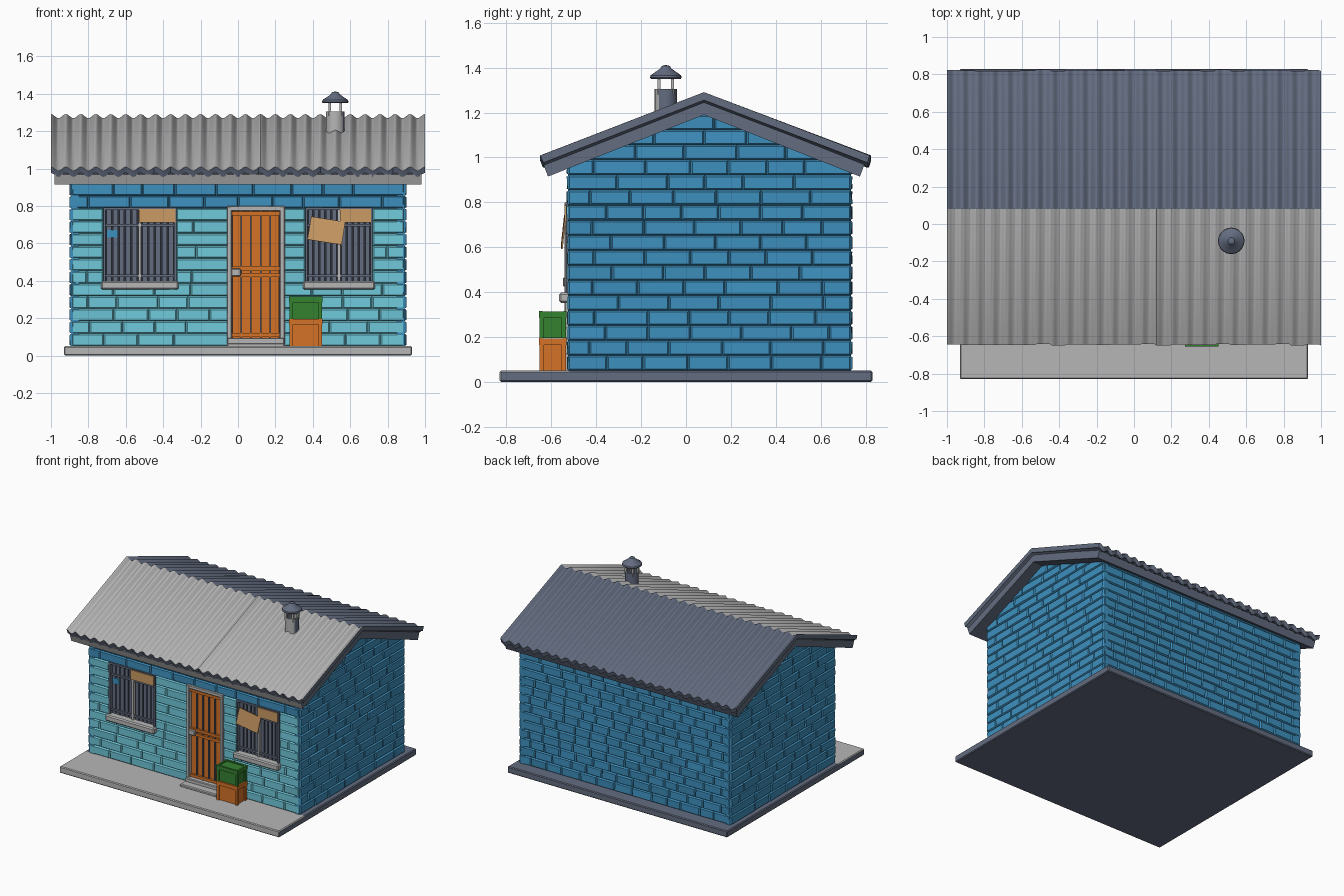
import bpy, bmesh, math, random
from mathutils import Matrix, Vector

if "Cube" in bpy.data.objects:
    bpy.data.objects.remove(bpy.data.objects["Cube"])
random.seed(4)

def mat(name, r, g, b):
    m = bpy.data.materials.new(name)
    m.diffuse_color = (r, g, b, 1)
    m.use_nodes = True
    m.node_tree.nodes["Principled BSDF"].inputs["Base Color"].default_value = m.diffuse_color
    return m

GREY = mat("light grey", 0.47, 0.47, 0.47)
SLATE = mat("slate", 0.125, 0.15, 0.215)
DARK = mat("charcoal", 0.025, 0.028, 0.04)
CYAN = mat("light cyan", 0.16, 0.58, 0.70)
BLUE = mat("mid blue", 0.048, 0.28, 0.52)
ORANGE = mat("orange", 0.66, 0.17, 0.02)
GREEN = mat("green", 0.035, 0.22, 0.03)
CARD = mat("cardboard", 0.60, 0.33, 0.13)

def finish(bm, name, mats, bevel=0, smooth=None, rule=None):
    bmesh.ops.recalc_face_normals(bm, faces=bm.faces[:])
    if rule:
        for f in bm.faces:
            f.material_index = rule(f)
    me = bpy.data.meshes.new(name)
    bm.to_mesh(me)
    bm.free()
    for m in mats:
        me.materials.append(m)
    ob = bpy.data.objects.new(name, me)
    bpy.context.collection.objects.link(ob)
    if bevel:
        md = ob.modifiers.new("bevel", 'BEVEL')
        md.width, md.segments, md.limit_method = bevel, 1, 'ANGLE'
    if smooth:
        me.shade_smooth()
        me.set_sharp_from_angle(angle=math.radians(smooth))
    return ob

def add_box(bm, x0, x1, y0, y1, z0, z1, rot=None):
    c = Vector(((x0 + x1) / 2, (y0 + y1) / 2, (z0 + z1) / 2))
    M = Matrix.Translation(c) @ (rot or Matrix()) @ Matrix.Diagonal((x1 - x0, y1 - y0, z1 - z0, 1))
    return bmesh.ops.create_cube(bm, size=1, matrix=M)["verts"]

def boxes(name, m, items, bevel=0):
    bm = bmesh.new()
    for it in items:
        add_box(bm, *it)
    return finish(bm, name, [m], bevel)

def prism(name, pts, hx, mats, rule=None):
    # (y, z) outline extruded along x
    bm = bmesh.new()
    f = bm.faces.new([bm.verts.new((-hx, y, z)) for y, z in pts])
    r = bmesh.ops.extrude_face_region(bm, geom=[f])
    vs = [v for v in r["geom"] if isinstance(v, bmesh.types.BMVert)]
    bmesh.ops.translate(bm, verts=vs, vec=(2 * hx, 0, 0))
    return finish(bm, name, mats, rule=rule)

# ground slab: pale walkway in front, slate elsewhere
bm = bmesh.new()
add_box(bm, -0.93, 0.93, -0.83, -0.52, 0, 0.05)
add_box(bm, -0.93, 0.93, -0.52, 0.83, 0, 0.05)
bmesh.ops.remove_doubles(bm, verts=bm.verts[:], dist=0.001)
mid = [f for f in bm.faces if abs(f.calc_center_median().y + 0.52) < 0.001]
bmesh.ops.delete(bm, geom=mid, context='FACES_ONLY')
finish(bm, "ground_slab", [GREY, SLATE], 0.006,
       rule=lambda f: 0 if f.normal.y < -0.5 or (f.normal.z > 0.5 and f.calc_center_median().y < -0.52) else 1)

# wall core behind the bricks
prism("wall_core", [(-0.49, 0.04), (0.70, 0.04), (0.70, 0.98), (0.08, 1.22), (-0.49, 0.98)], 0.86, [BLUE])

# brick courses
ROW = 0.067
OPENINGS = [(-0.72, -0.33, 0.385, 0.787), (0.36, 0.72, 0.385, 0.787), (-0.05, 0.24, 0.05, 0.787)]

def brick(bm, place, u0, u1, z0, z1, mi):
    out = [random.uniform(-0.002, 0.004) for _ in range(4)]
    rings = []
    for d, g in ((0.05, 0), (0.011, 0), (0, 0.007)):
        co = [(u0 + g, z0 + g), (u1 - g, z0 + g), (u1 - g, z1 - g), (u0 + g, z1 - g)]
        rings.append([bm.verts.new((*place(u, d + (out[i] if d == 0 else 0)), z)) for i, (u, z) in enumerate(co)])
    fs = [bm.faces.new(rings[0]), bm.faces.new(rings[2])]
    for a, b in zip(rings, rings[1:]):
        fs += [bm.faces.new((a[i], a[(i + 1) % 4], b[(i + 1) % 4], b[i])) for i in range(4)]
    for f in fs:
        f.material_index = mi

def wall(name, place, lo, hi, length, rows, gable=False, holes=()):
    bm = bmesh.new()
    for r in range(rows):
        z0 = 0.05 + r * ROW
        a, b = lo, hi
        if gable:
            half = (1.19 - z0) / 0.395   # course narrows under the roof
            a, b = max(lo, 0.08 - half), min(hi, 0.08 + half)
        spans = [(a, b)]
        for ha, hb, za, zb in holes:
            if za < z0 + ROW / 2 < zb:
                spans = [q for s, e in spans for q in
                         (((s, ha), (hb, e)) if s < ha and hb < e else ((s, e),))]
        for s, e in spans:
            u = s
            first = length * (0.5 if r % 2 else 1)
            while u < e - 0.001:
                n = u + first * random.uniform(0.8, 1.2)
                first = length
                if e - n < length * 0.45:
                    n = e
                brick(bm, place, u, n, z0, z0 + ROW, 0 if holes and z0 < 0.77 else 1)
                u = n
    finish(bm, name, [CYAN, BLUE])

wall("front_bricks", lambda u, d: (u, -0.53 + d), -0.888, 0.888, 0.19, 14, holes=OPENINGS)
wall("back_bricks", lambda u, d: (u, 0.74 - d), -0.888, 0.888, 0.14, 14)
wall("right_bricks", lambda u, d: (0.9 - d, u), -0.526, 0.736, 0.2, 17, True)
wall("left_bricks", lambda u, d: (-0.9 + d, u), -0.526, 0.736, 0.2, 17, True)

# roof boards with a pale front fascia
prism("roof_boards", [(-0.635, 0.968), (0.08, 1.25), (0.795, 0.968), (0.775, 0.915), (0.08, 1.19), (-0.615, 0.915)],
      0.98, [GREY, SLATE], lambda f: 0 if f.normal.y < -0.6 and f.normal.z < 0.5 else 1)

# corrugated roof sheet
bm = bmesh.new()
WAVES, SEG = 25, 8
N = WAVES * SEG
cols = []
for i in range(N + 1):
    x = -1 + 2 * i / N
    w = 0.011 * math.cos(2 * math.pi * i / SEG)
    if i % SEG == 0:
        jag = random.uniform(-0.006, 0.004)
    prof = [(-0.645 + jag, 0.998), (0.08, 1.28), (0.822 + jag, 0.998),
            (0.812 + jag, 0.966), (0.08, 1.245), (-0.632 + jag, 0.966)]
    cols.append([bm.verts.new((x, y, z + w)) for y, z in prof])
for a, b in zip(cols, cols[1:]):
    for k in range(6):
        bm.faces.new((a[k], a[(k + 1) % 6], b[(k + 1) % 6], b[k]))
for c in (cols[0], cols[-1]):
    bm.faces.new((c[0], c[1], c[4], c[5]))
    bm.faces.new((c[1], c[2], c[3], c[4]))
finish(bm, "corrugated_roof", [GREY, SLATE], smooth=40,
       rule=lambda f: 0 if f.normal.z > 0.3 and f.calc_center_median().y < 0.08 else 1)

# windows: dark pane, slats, rails, centre post, sill
def window(tag, x0, x1):
    xm = (x0 + x1) / 2
    boxes(tag + "_window_pane", DARK, [(x0 - 0.005, x1 + 0.005, -0.502, -0.48, 0.38, 0.79)])
    slats = []
    n = 5
    for a, b in ((x0 + 0.012, xm - 0.01), (xm + 0.01, x1 - 0.012)):
        p = (b - a) / n
        slats += [(a + p * i + 0.004, a + p * (i + 1) - 0.004, -0.512, -0.495, 0.39, 0.785) for i in range(n)]
    boxes(tag + "_window_slats", SLATE, slats)
    boxes(tag + "_window_rails", SLATE,
          [(x0, x1, -0.522, -0.5, z, z + 0.014) for z in (0.42, 0.69)] +
          [(x0, x0 + 0.012, -0.535, -0.49, 0.385, 0.79), (x1 - 0.012, x1, -0.535, -0.49, 0.385, 0.79),
           (x0, x1, -0.535, -0.49, 0.778, 0.792)])
    boxes(tag + "_window_post", GREY, [(xm - 0.007, xm + 0.007, -0.526, -0.49, 0.385, 0.785)])
    boxes(tag + "_window_sill", GREY, [(x0 - 0.012, x1 + 0.012, -0.565, -0.5, 0.352, 0.398)], 0.008)

window("left", -0.72, -0.33)
window("right", 0.36, 0.72)

# cardboard patches
def card(name, x0, x1, z0, z1, y, turn, lean=0):
    rot = Matrix.Rotation(math.radians(turn), 4, 'Y') @ Matrix.Rotation(math.radians(lean), 4, 'X')
    boxes(name, CARD, [(x0, x1, y, y + 0.007, z0, z1, rot)])

card("left_cardboard", -0.53, -0.335, 0.712, 0.785, -0.541, 0)
card("right_cardboard_strip", 0.545, 0.712, 0.712, 0.785, -0.541, 0)
card("right_cardboard_sheet", 0.38, 0.565, 0.605, 0.73, -0.55, 9, -6)
boxes("left_window_patch", BLUE, [(-0.70, -0.645, -0.516, -0.508, 0.63, 0.672)])

# door: frame, planks, grille, lock, threshold and step
boxes("door_frame", GREY, [(-0.06, -0.033, -0.542, -0.48, 0.05, 0.80), (0.223, 0.25, -0.542, -0.48, 0.05, 0.80),
                           (-0.06, 0.25, -0.541, -0.48, 0.772, 0.801)], 0.005)
boxes("door_back", DARK, [(-0.04, 0.23, -0.505, -0.48, 0.05, 0.78)])
P = 0.256 / 5
boxes("door_planks", ORANGE, [(-0.033 + P * i + 0.003, -0.033 + P * (i + 1) - 0.003, -0.517, -0.5, 0.09, 0.772) for i in range(5)])
boxes("door_grille", SLATE, [(-0.033 + P * i - 0.004, -0.033 + P * i + 0.004, -0.53, -0.515, 0.09, 0.772) for i in range(1, 5)])
boxes("door_rails", ORANGE, [(-0.033, 0.223, -0.533, -0.515, z, z + 0.02) for z in (0.1, 0.42, 0.455, 0.75)])
boxes("door_lock", GREY, [(-0.035, 0.015, -0.548, -0.51, 0.425, 0.465)], 0.004)
boxes("door_threshold", GREY, [(-0.058, 0.248, -0.56, -0.48, 0.05, 0.095)], 0.005)
boxes("door_step", GREY, [(-0.06, 0.25, -0.62, -0.5, 0.045, 0.068)], 0.006)

# stacked crates with rim and corner posts
def crate(name, m, z0, z1):
    x0, x1, y0, y1 = 0.275, 0.45, -0.652, -0.535
    items = [(x0 + 0.01, x1 - 0.01, y0 + 0.01, y1 - 0.005, z0, z1 - 0.008),
             (x0 - 0.002, x1 + 0.002, y0 - 0.002, y0 + 0.012, z1 - 0.03, z1),
             (x0 - 0.002, x1 + 0.002, y1 - 0.012, y1 + 0.002, z1 - 0.03, z1),
             (x0 - 0.002, x0 + 0.012, y0, y1, z1 - 0.03, z1 - 0.001),
             (x1 - 0.012, x1 + 0.002, y0, y1, z1 - 0.03, z1 - 0.001)]
    for x in (x0, x1 - 0.02):
        for y in (y0, y1 - 0.02):
            items.append((x, x + 0.02, y, y + 0.02, z0, z1 - 0.002))
    boxes(name, m, items)

crate("lower_crate", ORANGE, 0.05, 0.195)
crate("upper_crate", GREEN, 0.195, 0.315)

# chimney: pipe, struts and cap, turned from profiles
def lathe(name, prof, mats, rule=None, n=20):
    bm = bmesh.new()
    rings = [[bm.verts.new((0.52 + r * math.cos(2 * math.pi * i / n), -0.09 + r * math.sin(2 * math.pi * i / n), z))
              for i in range(n)] for r, z in prof]
    for a, b in zip(rings, rings[1:]):
        for i in range(n):
            bm.faces.new((a[i], a[(i + 1) % n], b[(i + 1) % n], b[i]))
    bm.faces.new(rings[0])
    bm.faces.new(rings[-1])
    finish(bm, name, mats, smooth=35, rule=rule)

lathe("chimney_pipe", [(0.05, 1.15), (0.05, 1.305), (0.04, 1.305), (0.04, 1.27)], [GREY, SLATE],
      lambda f: 1 if f.normal.y > 0.1 or f.normal.x > 0.8 else 0)
lathe("chimney_cap", [(0.066, 1.35), (0.071, 1.356), (0.068, 1.366), (0.025, 1.396), (0.018, 1.408), (0.006, 1.411)], [SLATE])
bm = bmesh.new()
for k in range(4):
    a = math.radians(45 + 90 * k)
    vs = add_box(bm, -0.007, 0.007, -0.007, 0.007, 1.28, 1.36)
    bmesh.ops.translate(bm, verts=vs, vec=(0.52 + 0.042 * math.cos(a), -0.09 + 0.042 * math.sin(a), 0))
finish(bm, "chimney_struts", [GREY])
